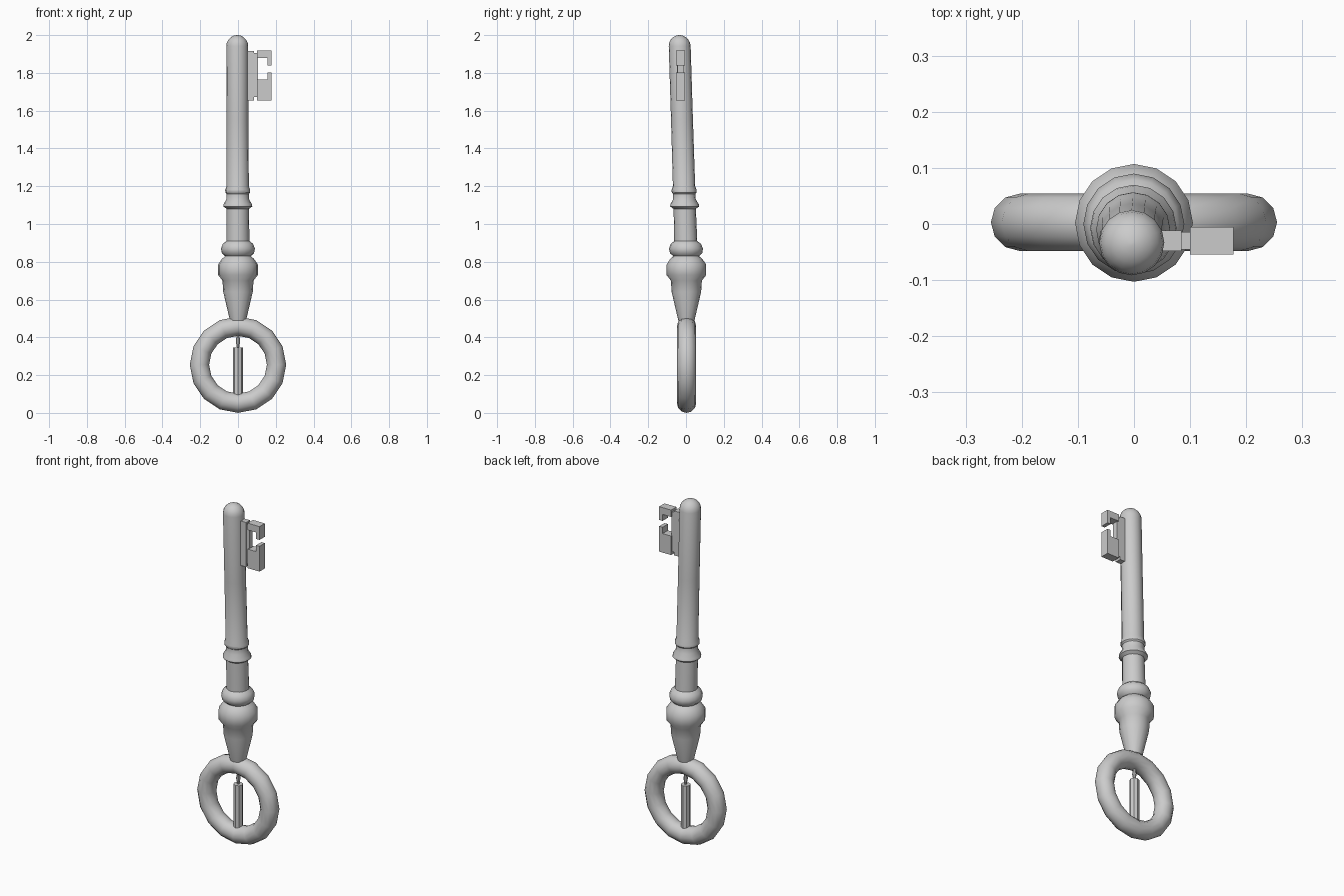
import bpy, bmesh, math

if "Cube" in bpy.data.objects:
    bpy.data.objects.remove(bpy.data.objects["Cube"])


def finish(name, bm, smooth=True):
    bmesh.ops.recalc_face_normals(bm, faces=bm.faces[:])
    me = bpy.data.meshes.new(name)
    bm.to_mesh(me)
    bm.free()
    ob = bpy.data.objects.new(name, me)
    bpy.context.collection.objects.link(ob)
    if smooth:
        bpy.ops.object.select_all(action='DESELECT')
        ob.select_set(True)
        bpy.context.view_layer.objects.active = ob
        bpy.ops.object.shade_smooth_by_angle(angle=math.radians(40))
    return ob


def lathe(name, profile, n, offset=lambda z: (0, 0)):
    # profile of (radius, z) turned about z, each ring shifted by offset(z)
    bm = bmesh.new()
    rings = []
    for r, z in profile:
        ox, oy = offset(z)
        rings.append([bm.verts.new((ox + r * math.cos(2 * math.pi * i / n),
                                    oy + r * math.sin(2 * math.pi * i / n), z)) for i in range(n)])
    for a, b in zip(rings, rings[1:]):
        for i in range(n):
            j = (i + 1) % n
            bm.faces.new((a[i], a[j], b[j], b[i]))
    bm.faces.new(rings[0][::-1])
    bm.faces.new(rings[-1])
    return finish(name, bm)


def plate(name, outline, y0, y1):
    # x-z outline extruded along y
    bm = bmesh.new()
    f = bm.faces.new([bm.verts.new((x, y0, z)) for x, z in outline])
    new = bmesh.ops.extrude_face_region(bm, geom=[f])['geom']
    bmesh.ops.translate(bm, vec=(0, y1 - y0, 0),
                        verts=[v for v in new if isinstance(v, bmesh.types.BMVert)])
    return finish(name, bm, False)


def lean(z):
    t = max(0, z - 0.8)
    return -0.004 * min(1, t), 0.002 - 0.031 * t


# Turned shaft with collars and domed end
profile = [(0.043, 0.49), (0.078, 0.64), (0.082, 0.70), (0.105, 0.73), (0.105, 0.785),
           (0.085, 0.815), (0.068, 0.83), (0.085, 0.845), (0.090, 0.87), (0.080, 0.895),
           (0.061, 0.91), (0.059, 1.08), (0.077, 1.093), (0.075, 1.105), (0.060, 1.13),
           (0.059, 1.16), (0.066, 1.168), (0.066, 1.182), (0.059, 1.20), (0.058, 1.55)]
profile += [(0.058 * math.cos(a), 1.942 + 0.058 * math.sin(a))
            for a in [math.radians(d) for d in (0, 18, 36, 54, 72, 87)]]
lathe("shaft", profile, 16, lean)

# Ring handle
bpy.ops.mesh.primitive_torus_add(major_segments=16, minor_segments=12, major_radius=0.204,
                                 minor_radius=0.051, location=(0, 0.003, 0.255),
                                 rotation=(math.pi / 2, 0, 0))
ring = bpy.context.object
ring.name = "handle_ring"
bpy.ops.object.shade_smooth_by_angle(angle=math.radians(40))

# Rod and small finial inside the ring
lathe("inner_rod", [(0.026, 0.08), (0.026, 0.345)], 8, lambda z: (0, 0.003))
lathe("inner_finial", [(0.005, 0.34), (0.012, 0.38), (0.006, 0.415), (0.012, 0.43)], 8,
      lambda z: (0, 0.003))

# Key bit: root against the shaft, thin web, notched blade
plate("bit_root", [(0.03, 1.655), (0.085, 1.655), (0.085, 1.915), (0.03, 1.915)], -0.048, -0.012)
plate("bit_web", [(0.08, 1.672), (0.105, 1.672), (0.105, 1.905), (0.08, 1.905)], -0.045, -0.014)
plate("bit_upper_tooth", [(0.1, 1.878), (0.1, 1.918), (0.177, 1.918), (0.177, 1.84),
                          (0.155, 1.84), (0.155, 1.878)], -0.054, -0.005)
plate("bit_lower_tooth", [(0.1, 1.655), (0.177, 1.655), (0.177, 1.803), (0.155, 1.803),
                          (0.155, 1.766), (0.1, 1.766)], -0.054, -0.005)
